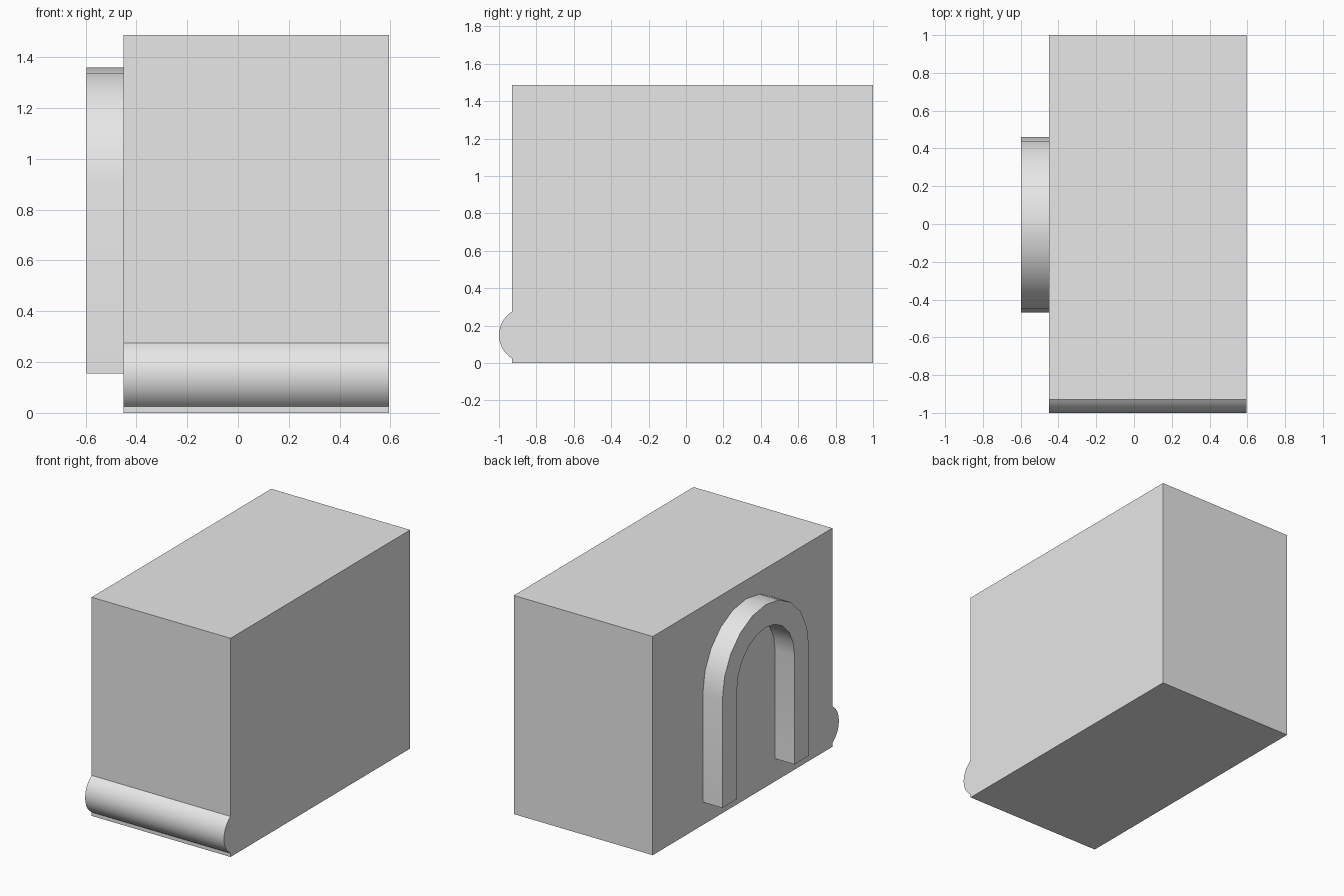
import bpy
import bmesh
from math import sin, cos, pi, radians
from mathutils import Vector

default = bpy.data.objects.get("Cube")
if default:
    bpy.data.objects.remove(default, do_unlink=True)

# Single plain grey finish
grey = bpy.data.materials.new("plain_grey")
grey.use_nodes = True
grey.diffuse_color = (0.8, 0.8, 0.8, 1)
grey.node_tree.nodes["Principled BSDF"].inputs["Base Color"].default_value = (0.8, 0.8, 0.8, 1)


def extrude_profile(name, profile, x0, x1, smooth=True):
    """Extrude a closed (y, z) outline along x."""
    bm = bmesh.new()
    face = bm.faces.new([bm.verts.new((x0, y, z)) for y, z in profile])
    grown = bmesh.ops.extrude_face_region(bm, geom=[face], use_keep_orig=True)
    moved = [v for v in grown["geom"] if isinstance(v, bmesh.types.BMVert)]
    bmesh.ops.translate(bm, verts=moved, vec=Vector((x1 - x0, 0, 0)))
    bmesh.ops.recalc_face_normals(bm, faces=bm.faces)
    mesh = bpy.data.meshes.new(name)
    bm.to_mesh(mesh)
    bm.free()
    mesh.materials.append(grey)
    obj = bpy.data.objects.new(name, mesh)
    bpy.context.collection.objects.link(obj)
    if smooth:
        bpy.ops.object.select_all(action="DESELECT")
        obj.select_set(True)
        bpy.context.view_layer.objects.active = obj
        bpy.ops.object.shade_smooth_by_angle(angle=radians(30))
    return obj


def arc(cy, cz, radius, start, end, steps):
    angles = [start + (end - start) * i / steps for i in range(steps + 1)]
    return [(cy + radius * cos(a), cz + radius * sin(a)) for a in angles]


side, wall = -0.45, 0.595      # body limits across x
front, back = -0.93, 1.0       # body limits along y
height = 1.487

# Main block
extrude_profile("body", [(front, 0), (back, 0), (back, height), (front, height)],
                side, wall, smooth=False)

# Rounded lip along the bottom of the front
half = radians(58.4)
extrude_profile("front_lip", arc(-0.853, 0.15, 0.147, pi - half, pi + half, 14), side, wall)

# Arched handle on the side: semicircle on two straight legs
cy, spring, foot = -0.004, 0.895, 0.155
outer, inner = 0.465, 0.31
outline = [(cy + outer, foot)] + arc(cy, spring, outer, 0, pi, 10) + [(cy - outer, foot)]
outline += [(cy - inner, foot)] + arc(cy, spring, inner, pi, 0, 10) + [(cy + inner, foot)]
extrude_profile("side_arch", outline, -0.597, side)
